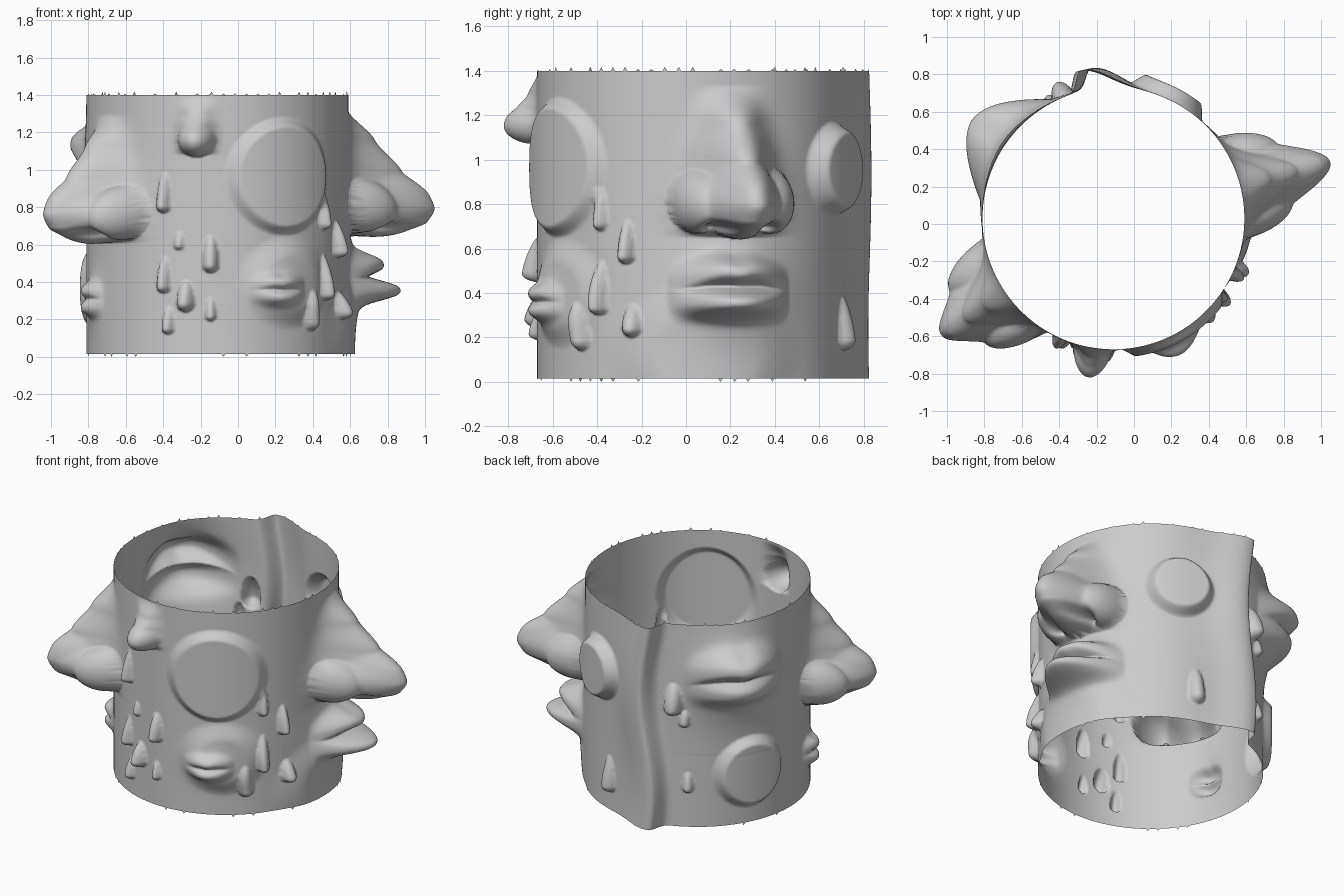
import bpy, math, random
from mathutils import Vector

if "Cube" in bpy.data.objects:
    bpy.data.objects.remove(bpy.data.objects["Cube"])

random.seed(4)
CX, CY, R, TOP = -0.11, 0.03, 0.70, 1.40
NT, NZ = 420, 170


def smooth(t):
    t = max(0.0, min(1.0, t))
    return t * t * (3 - 2 * t)


def interp(pts, x):
    if x <= pts[0][0] or x >= pts[-1][0]:
        return 0.0
    for (a, p), (b, q) in zip(pts, pts[1:]):
        if x <= b:
            t = (x - a) / (b - a)
            return p + (q - p) * (smooth(t) + t) / 2


def dome(u, v, a, b, power=0.6):
    d = (u / a) ** 2 + (v / b) ** 2
    return (1 - d) ** power if d < 1 else 0.0


# Raised round plate
def disc(r, h, edge=0.06):
    return lambda u, v: h * smooth((r - math.hypot(u, v)) / edge)


# Nose: bridge, round tip, wings and nostril pits
BRIDGE = [(-.20, 0), (-.15, .35), (-.08, .80), (0, .93), (.08, .90), (.18, .72), (.33, .38), (.48, 0)]


def nose(h, wing_h, wing_u):
    def f(u, v):
        w = 0.165 - 0.13 * max(0, v)
        body = h * interp(BRIDGE, v) * math.exp(-abs(u / w) ** 2.2)
        tip = h * dome(u, v + 0.01, 0.17, 0.19, 0.45) * 0.97
        wing = wing_h * h * dome(abs(u) - wing_u, v + 0.03, 0.12, 0.15, 0.45)
        out = (body ** 4 + tip ** 4 + wing ** 4) ** 0.25
        pit = math.exp(-((abs(u) - 0.12) / 0.045) ** 2 - ((v + 0.14) / 0.03) ** 2)
        return out * (1 - 0.6 * pit)
    return f


# Mouth: two plump lips on a soft swelling, corners turned by "droop"
def mouth(w, up, low, swell, gap, droop=0.0):
    def f(u, v):
        v = v + droop * (u / w) ** 2
        e = 1 - (u / w) ** 2
        out = swell * math.exp(-(u / w) ** 2 * 1.5 - (v / (gap * 2.6)) ** 2)
        if e > 0:
            s = gap * 0.85
            dip = 0.15 * gap * math.exp(-(u / (0.2 * w)) ** 2)
            a = up * e * math.exp(-abs((v - gap * e ** 0.5 + dip) / s) ** 2.6)
            b = low * e * math.exp(-abs((v + gap * e ** 0.5) / s) ** 2.6)
            out += max(a, b)
        return out
    return f


# Drip: round bead at the bottom, tapering upward
def drip(w, length, h):
    def f(u, v):
        k = (w - v) / w if v < w else (v - w) / (length - w)
        d = (u / w) ** 2 + k * k
        fade = 1 - 0.4 * max(0, v - w) / length
        return h * fade * (1 - d) ** 0.7 if d < 1 else 0.0
    return f


# Melted skin patch
def patch(a, b, h):
    return lambda u, v: h * smooth(2.0 * (1 - math.hypot(u / a, v / b)))


# Hanging bulb
def bulb(u, v):
    neck = 0.14 * interp([(-.09, 0), (-.05, .6), (0, 1), (.06, .8), (.13, .35), (.22, 0)], v) \
        * math.exp(-abs(u / 0.08) ** 2.5)
    return max(neck, 0.16 * dome(u, v, 0.105, 0.10, 0.6))


# (angle in degrees, height, downward tilt, reach, shape)
features = [
    (14.5, 0.85, 0.12, 0.5, nose(0.44, 0.60, 0.165)),
    (214, 0.81, 0.12, 0.5, nose(0.365, 0.72, 0.18)),
    (14, 0.43, 0.0, 0.45, mouth(0.28, 0.15, 0.22, 0.07, 0.075, 0.03)),
    (145, 1.06, 0.0, 0.55, mouth(0.33, 0.13, 0.09, 0.10, 0.10, 0.05)),
    (296, 0.36, 0.0, 0.35, mouth(0.16, 0.05, 0.05, 0.03, 0.045)),
    (201, 0.31, 0.0, 0.3, mouth(0.12, 0.05, 0.05, 0.03, 0.05)),
    (300, 0.965, 0.0, 0.4, disc(0.32, 0.05)),
    (65, 0.955, 0.0, 0.3, disc(0.22, 0.075)),
    (153, 0.365, 0.0, 0.3, disc(0.25, 0.055)),
    (261, 1.17, 0.1, 0.3, bulb),
    (303, 0.40, 0.0, 0.4, patch(0.30, 0.26, 0.035)),
    (5, 0.12, 0.0, 0.5, patch(0.45, 0.36, 0.035)),
]
# Drips: angle, bottom height, width, length, depth
for a, z, w, l, h in [
        (246, .77, .04, .22, .06), (267, .45, .045, .20, .07), (246, .34, .04, .20, .06),
        (256, .24, .05, .17, .08), (248, .12, .035, .15, .05), (267, .19, .03, .13, .04),
        (253, .57, .03, .10, .03), (335, .53, .04, .20, .07), (324, .68, .035, .20, .05),
        (324, .30, .04, .25, .07), (337, .20, .045, .15, .07), (315, .14, .05, .22, .06),
        (74, .14, .055, .25, .06),
        (112, .78, .06, .22, .08), (118, .70, .035, .12, .04), (120, .25, .035, .14, .04)]:
    features.append((a, z, 0.1, 0.3, drip(w, l, h)))


# Full-height wavy fold at the back, steep on one side
def fold(theta, z):
    u = R * (theta - math.radians(101) - 0.05 * math.sin(4.5 * z + 0.5))
    return 0.11 * math.exp(-(u / (0.045 if u > 0 else 0.17)) ** 2)


prepared = []
for deg, z0, tilt, reach, shape in features:
    a = math.radians(deg)
    prepared.append((a, z0, reach, Vector((math.cos(a), math.sin(a), -tilt)), shape))

# Sculpted tube wall: an open sheet pushed outward by every feature
verts, faces = [], []
for j in range(NZ + 1):
    for i in range(NT):
        t = 2 * math.pi * i / NT
        z = 0.015 + (TOP - 0.015) * j / NZ
        r = R + (fold(t, z) if 1.0 < t < 2.3 else 0)
        p = Vector((CX + r * math.cos(t), CY + r * math.sin(t), z))
        for a, z0, reach, n, shape in prepared:
            v = z - z0
            if abs(v) > 0.55 or math.cos(t - a) < 0.5:
                continue
            u = R * math.sin(t - a)
            if abs(u) < reach:
                p += n * shape(u, v)
        # Ragged rims
        if j == NZ and i % 6 == 0:
            p.z += random.choice((0, 0, 0.008, 0.018))
        elif j == 0 and i % 6 == 0:
            p.z -= random.choice((0, 0, 0, 0.015))
        verts.append(p)
for j in range(NZ):
    for i in range(NT):
        k = (i + 1) % NT
        faces.append((j * NT + i, j * NT + k, (j + 1) * NT + k, (j + 1) * NT + i))

mesh = bpy.data.meshes.new("sculpted_tube")
mesh.from_pydata(verts, [], faces)
mesh.update()
mesh.polygons.foreach_set("use_smooth", [True] * len(mesh.polygons))
tube = bpy.data.objects.new("sculpted_tube", mesh)
bpy.context.collection.objects.link(tube)
